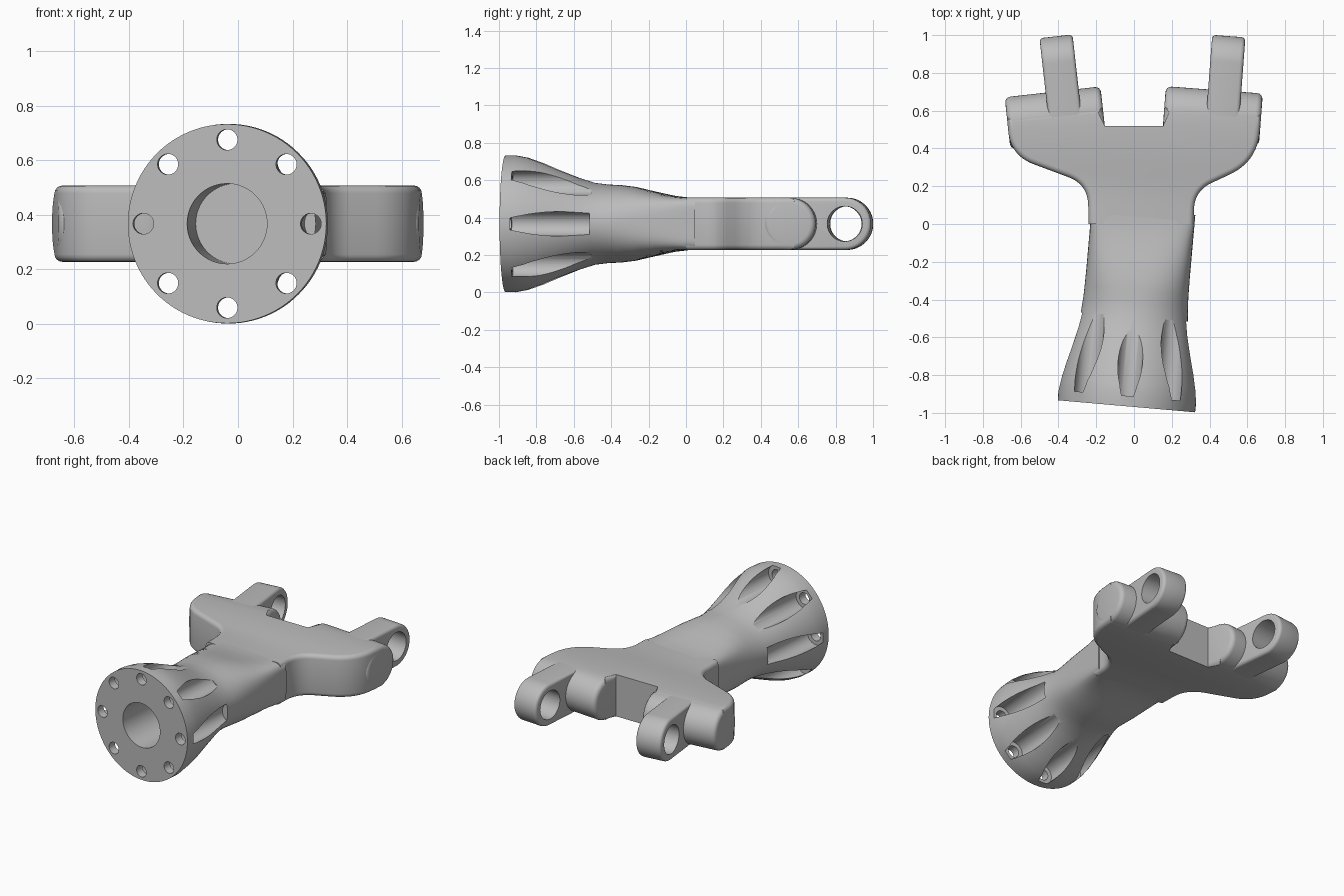
import bpy, bmesh
from math import sin, cos, pi, radians
from mathutils import Vector, Matrix

cube = bpy.data.objects.get("Cube")
if cube:
    bpy.data.objects.remove(cube)

MID = 0.367          # height of the centre plane
HALF = 0.14          # half thickness of the flat body
Z = Vector((0, 0, 1))

metal = bpy.data.materials.new("plain_grey")
GREY = (0.5, 0.5, 0.5, 1)
metal.diffuse_color = GREY
metal.use_nodes = True
metal.node_tree.nodes["Principled BSDF"].inputs["Base Color"].default_value = GREY


def finish(bm, name, matrix):
    bmesh.ops.recalc_face_normals(bm, faces=bm.faces)
    bm.transform(matrix)
    mesh = bpy.data.meshes.new(name)
    bm.to_mesh(mesh)
    bm.free()
    mesh.materials.append(metal)
    obj = bpy.data.objects.new(name, mesh)
    bpy.context.collection.objects.link(obj)
    return obj


def frame(origin, w):
    """Local axes: w is the extrusion direction, v is up."""
    u = Z.cross(w)
    return Matrix.Translation(origin) @ Matrix((u, Z, w)).transposed().to_4x4()


def prism(name, pts, lo, hi, matrix, bevel=0, keep_sharp=lambda p: False):
    """Extrude a profile along local z and round the rims of its caps."""
    bm = bmesh.new()
    cap = bm.faces.new([bm.verts.new((x, y, lo)) for x, y in pts])
    ext = bmesh.ops.extrude_face_region(bm, geom=[cap])["geom"]
    top = [v for v in ext if isinstance(v, bmesh.types.BMVert)]
    bmesh.ops.translate(bm, verts=top, vec=(0, 0, hi - lo))
    bmesh.ops.recalc_face_normals(bm, faces=bm.faces)
    if bevel:
        rims = [e for e in bm.edges
                if abs(e.verts[0].co.z - e.verts[1].co.z) < 1e-5
                and not keep_sharp((e.verts[0].co + e.verts[1].co) / 2)]
        bmesh.ops.bevel(bm, geom=rims, offset=bevel, segments=4,
                        profile=0.5, affect='EDGES', clamp_overlap=True)
    return finish(bm, name, matrix)


def arc(r, a0=0, a1=2 * pi, n=48, closed=True):
    steps = n if closed else n + 1
    return [(r * cos(a0 + (a1 - a0) * i / n), r * sin(a0 + (a1 - a0) * i / n))
            for i in range(steps)]


def cut(obj, cutter):
    bpy.context.view_layer.objects.active = obj
    mod = obj.modifiers.new("cut", 'BOOLEAN')
    mod.operation = 'DIFFERENCE'
    mod.solver = 'EXACT'
    mod.object = cutter
    bpy.ops.object.modifier_apply(modifier=mod.name)
    bpy.data.objects.remove(cutter)


def soften(points, n=12):
    """Replace every corner that has a reach by a smooth curve."""
    out = []
    for i, (x, y, reach) in enumerate(points):
        p = Vector((x, y))
        if not reach:
            out.append(p)
            continue
        a = p + (Vector(points[i - 1][:2]) - p).normalized() * reach
        b = p + (Vector(points[i + 1][:2]) - p).normalized() * reach
        out += [a.lerp(p, k / n).lerp(p.lerp(b, k / n), k / n) for k in range(n + 1)]
    return out


# Flared neck: circle at the flange, blending to a flat rounded bar
axis = Vector((sin(radians(5)), cos(radians(5)), 0))
neck_frame = frame(Vector((-0.04, -0.965, MID)), axis)
sections = [  # distance, half width, half height, squareness
    (0, .365, .365, 2), (.06, .366, .366, 2), (.12, .358, .356, 2),
    (.2, .343, .33, 2), (.3, .32, .287, 2), (.4, .298, .244, 2),
    (.48, .284, .219, 2), (.55, .278, .21, 2.1), (.62, .276, .207, 2.3),
    (.7, .275, .197, 2.7), (.8, .275, .173, 3.6), (.9, .275, .15, 5.5),
    (.97, .275, .141, 9), (1.04, .275, .139, 10)]
SEG = 96
bm = bmesh.new()
rings = []
for s, w, h, n in sections:
    ring = []
    for i in range(SEG):
        c, d = cos(2 * pi * i / SEG), sin(2 * pi * i / SEG)
        r = (abs(c / w) ** n + abs(d / h) ** n) ** (-1 / n)
        ring.append(bm.verts.new((r * c, r * d, s)))
    rings.append(ring)
for a, b in zip(rings, rings[1:]):
    for i in range(SEG):
        j = (i + 1) % SEG
        bm.faces.new((a[i], a[j], b[j], b[i]))
bm.faces.new(rings[0])
bm.faces.new(rings[-1])
neck = finish(bm, "flared_neck", neck_frame)

# Centre bore, then a bolt hole and a scooped slot every 45 degrees
cut(neck, prism("bore_cutter", arc(0.147, n=64), -0.1, 0.36, neck_frame))
for k in range(8):
    at = Matrix.Translation((0.308 * cos(k * pi / 4), 0.308 * sin(k * pi / 4), 0))
    cut(neck, prism("slot_cutter", arc(0.065), 0.055, 0.475, neck_frame @ at))
    cut(neck, prism("hole_cutter", arc(0.038, n=32), -0.1, 0.1, neck_frame @ at))

parts = [neck]
outline = []
# Each side: tilt, outer and inner ends of the knuckle, lug tip, body edge
sides = {
    "right": (6.4, (-.685, .672), (-.178, .729), (-.413, .994),
              [(-.24, 0, 0), (-.245, .21, .11), (-.653, .362, .13)]),
    "left": (-4.3, (.682, .69), (.169, .732), (.502, .995),
             [(.315, 0, 0), (.32, .175, .1), (.652, .33, .16)]),
}
for side, (tilt, outer, inner, tip, edge) in sides.items():
    t = radians(tilt)
    d = Vector((-sin(t), cos(t), 0))
    across = d.cross(Z)
    a, b, end = (Vector((*p, MID)) - d * HALF for p in (outer, inner, tip))

    # Rounded knuckle at the end of the wing
    half = (b - a).length / 2
    parts.append(prism(side + "_knuckle", arc(HALF - 0.001, n=64), -half, half,
                       frame((a + b) / 2, across), 0.03))

    # Lug with a round end and a pin hole
    profile = arc(HALF - 0.0005, -pi / 2, pi / 2, 32, False)
    profile += [(-0.34, HALF - 0.0005), (-0.34, 0.0005 - HALF)]
    lug_frame = frame(end, across)
    lug = prism(side + "_lug", profile, -0.088, 0.088, lug_frame, 0.02)
    cut(lug, prism("pin_cutter", arc(0.094), -0.3, 0.3, lug_frame))
    parts.append(lug)

    # Body outline for this side, from the neck to the notch
    a, b = a + d * 0.03, b + d * 0.03
    half_outline = soften(edge + [(a.x, a.y, 0), (b.x, b.y, 0)])
    half_outline.append(Vector((0.155 if b.x > 0 else -0.155, 0.52)))
    outline += half_outline if side == "right" else half_outline[::-1]

# Flat body with two wings; the notch back and the neck joint stay sharp
parts.append(prism("winged_body", outline, -HALF, HALF,
                   Matrix.Translation((0, 0, MID)), 0.028,
                   lambda p: abs(p.x) < 0.1))

for obj in parts:
    bpy.ops.object.select_all(action='DESELECT')
    obj.select_set(True)
    bpy.context.view_layer.objects.active = obj
    bpy.ops.object.shade_smooth_by_angle(angle=radians(32))
